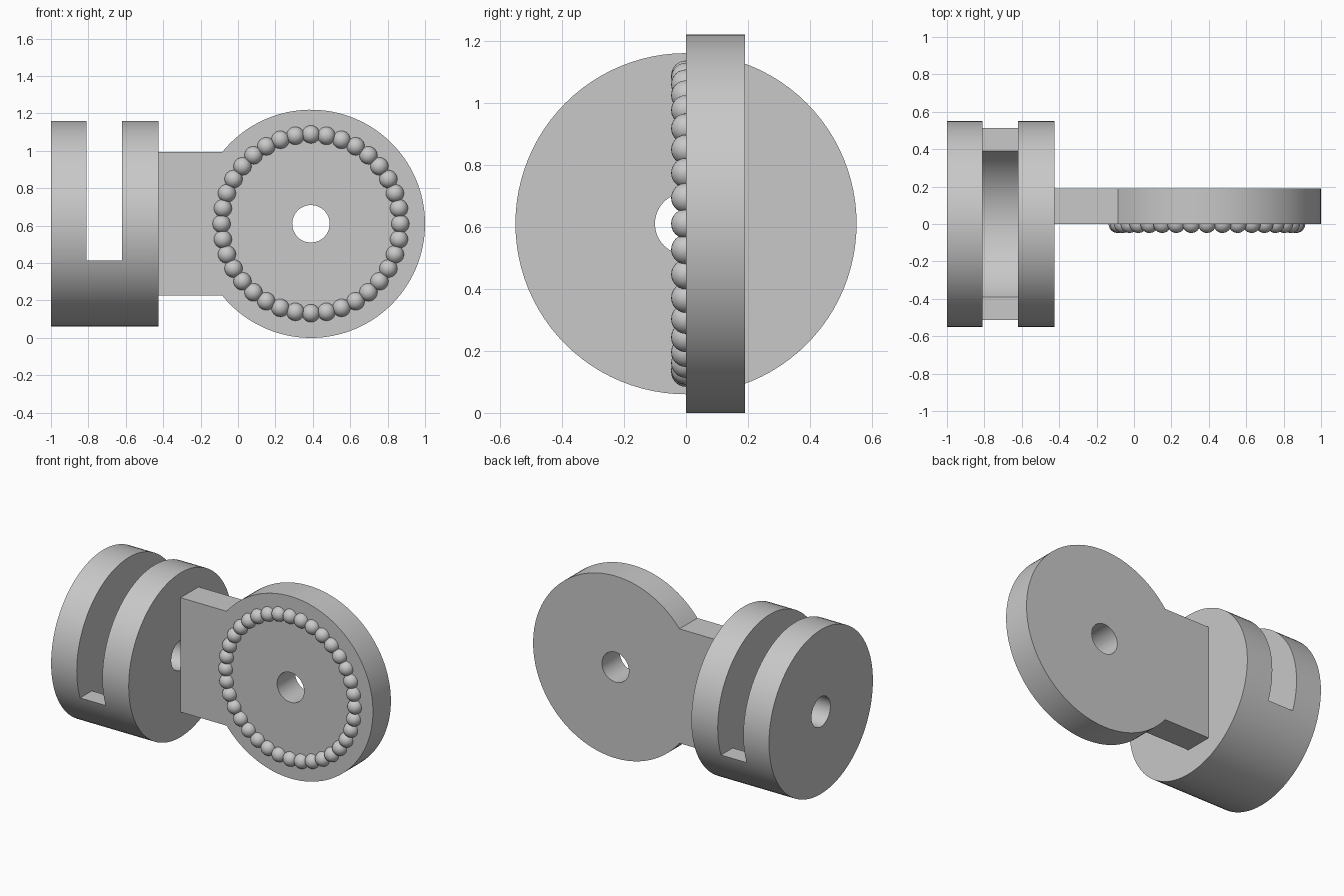
import bpy
import math
from mathutils import Matrix, Vector

cube = bpy.data.objects.get("Cube")
if cube:
    bpy.data.objects.remove(cube, do_unlink=True)

MID = 0.61             # height of both axes
DRUM_R, DISC_R, BORE_R = 0.55, 0.61, 0.1
DISC_X, PLATE_T = 0.39, 0.19
NECK_X, NECK_H = -0.425, 0.383
SLOT = (-0.81, -0.62)
RING_R, BEAD_R, BEADS = 0.478, 0.048, 36

grey = bpy.data.materials.new("plain grey")
grey.use_nodes = True
grey.diffuse_color = (0.58, 0.58, 0.58, 1)
grey.node_tree.nodes["Principled BSDF"].inputs["Base Color"].default_value = grey.diffuse_color


def finish(obj, name):
    obj.name = obj.data.name = name
    obj.data.materials.clear()
    obj.data.materials.append(grey)
    bpy.ops.object.select_all(action='DESELECT')
    obj.select_set(True)
    bpy.context.view_layer.objects.active = obj
    bpy.ops.object.shade_smooth_by_angle(angle=math.radians(30))


def rod(axis, start, end, radius, centre):
    """Cylinder along x or y between two coordinates."""
    loc = Vector(centre)
    loc["xyz".index(axis)] = (start + end) / 2
    turn = (0, math.pi / 2, 0) if axis == "x" else (math.pi / 2, 0, 0)
    bpy.ops.mesh.primitive_cylinder_add(vertices=96, radius=radius, depth=end - start,
                                        location=loc, rotation=turn)
    return bpy.context.object


def carve(obj, cutter):
    """Subtract the cutter and discard it."""
    mod = obj.modifiers.new("cut", 'BOOLEAN')
    mod.operation, mod.solver, mod.object = 'DIFFERENCE', 'EXACT', cutter
    bpy.context.view_layer.objects.active = obj
    bpy.ops.object.modifier_apply(modifier=mod.name)
    bpy.data.objects.remove(cutter, do_unlink=True)


# Slotted drum: open slot, rounded pocket under it, bore through both cheeks
drum = rod("x", -1, NECK_X, DRUM_R, (0, 0, MID))
floor, top = 0.415, 1.4
bpy.ops.mesh.primitive_cube_add(size=1, location=(sum(SLOT) / 2, 0, (floor + top) / 2))
slot = bpy.context.object
slot.scale = (SLOT[1] - SLOT[0], 2, top - floor)
carve(drum, slot)
carve(drum, rod("x", *SLOT, 0.436, (0, 0, MID)))
carve(drum, rod("x", -1.2, -0.2, BORE_R, (0, 0, MID)))
finish(drum, "slotted_drum")

# Round plate with a straight neck, extruded from one outline
edge = math.pi - math.asin(NECK_H / DISC_R)
steps = 96
outline = [(NECK_X, MID - NECK_H)]
for i in range(steps + 1):
    a = -edge + 2 * edge * i / steps
    outline.append((DISC_X + DISC_R * math.cos(a), MID + DISC_R * math.sin(a)))
outline.append((NECK_X, MID + NECK_H))
n = len(outline)
verts = [(x, y, z) for y in (0, PLATE_T) for x, z in outline]
faces = [tuple(range(n)), tuple(reversed(range(n, 2 * n)))]
faces += [(i, i + n, (i + 1) % n + n, (i + 1) % n) for i in range(n)]
mesh = bpy.data.meshes.new("round_plate")
mesh.from_pydata(verts, [], faces)
plate = bpy.data.objects.new("round_plate", mesh)
bpy.context.collection.objects.link(plate)
carve(plate, rod("y", -0.2, 0.4, BORE_R, (DISC_X, 0, MID)))
finish(plate, "round_plate")

# Ring of half-sunk beads on the front of the plate
for i in range(BEADS):
    a = math.tau * i / BEADS
    bpy.ops.mesh.primitive_uv_sphere_add(
        segments=24, ring_count=12, radius=BEAD_R,
        location=(DISC_X + RING_R * math.cos(a), 0, MID + RING_R * math.sin(a)))
    finish(bpy.context.object, f"bead_{i + 1}")
